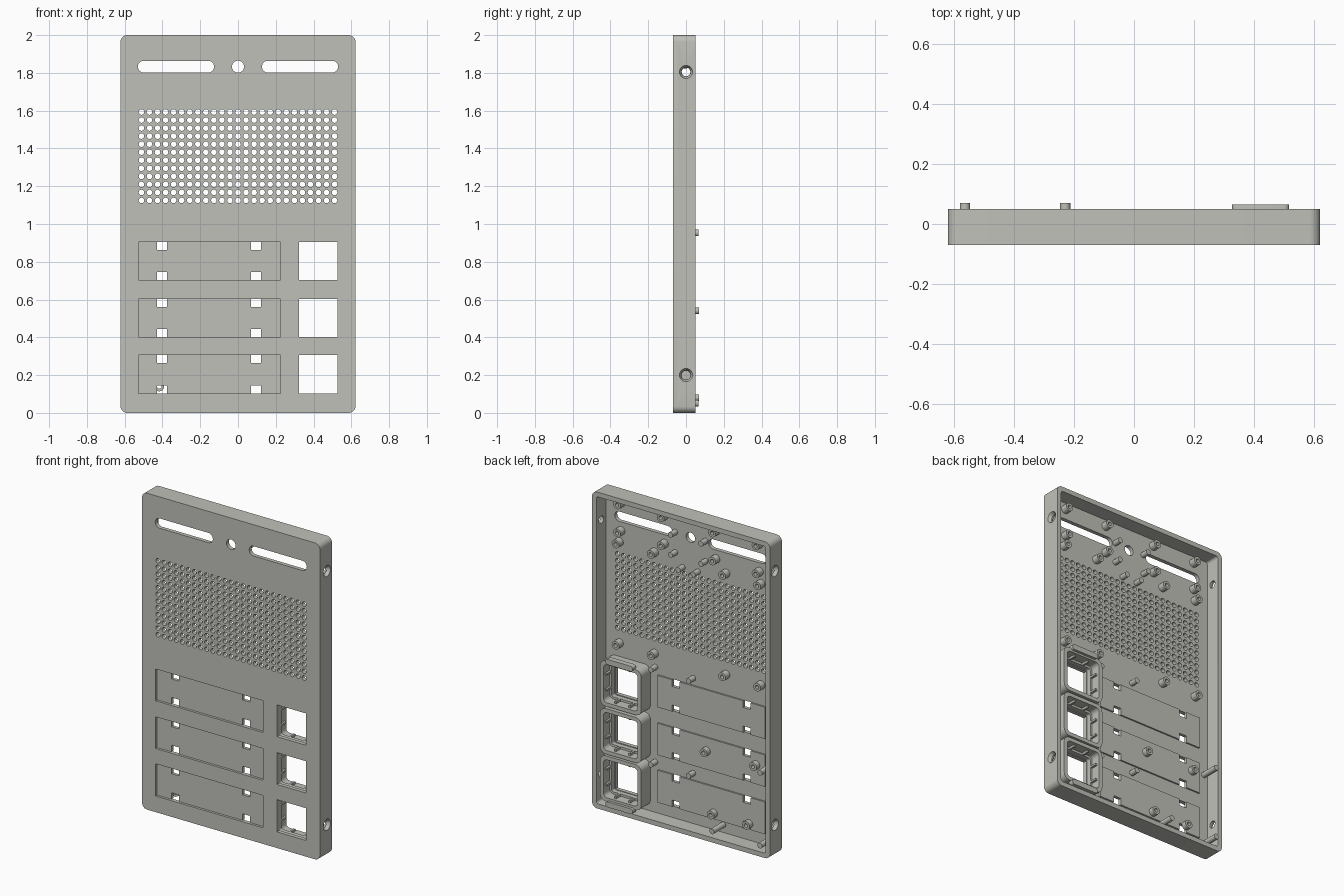
import bpy, bmesh, math
from mathutils import Matrix

if "Cube" in bpy.data.objects:
    bpy.data.objects.remove(bpy.data.objects["Cube"])

grey = bpy.data.materials.new("warm_grey")
grey.diffuse_color = (0.53, 0.53, 0.49, 1)
grey.use_nodes = True
grey.node_tree.nodes["Principled BSDF"].inputs["Base Color"].default_value = grey.diffuse_color


def circle(cx, cz, r, n=20):
    return [(cx + r * math.cos(2 * math.pi * i / n),
             cz + r * math.sin(2 * math.pi * i / n)) for i in range(n)]


def rounded(x0, x1, z0, z1, r=0.0, n=6):
    """Rectangle outline with rounded corners."""
    if r == 0:
        return [(x0, z0), (x1, z0), (x1, z1), (x0, z1)]
    pts = []
    corners = [(x1 - r, z1 - r), (x0 + r, z1 - r), (x0 + r, z0 + r), (x1 - r, z0 + r)]
    for q, (cx, cz) in enumerate(corners):
        for i in range(n + 1):
            a = math.pi / 2 * (q + i / n)
            pts.append((cx + r * math.cos(a), cz + r * math.sin(a)))
    return pts


def finish(ob):
    ob.data.materials.clear()
    ob.data.materials.append(grey)
    bpy.ops.object.select_all(action='DESELECT')
    ob.select_set(True)
    bpy.context.view_layer.objects.active = ob
    bpy.ops.object.shade_smooth_by_angle(angle=math.radians(35))


def extrude(name, loops, y0, y1):
    """Fill outlines (inner ones become holes) and extrude from y0 to y1."""
    cu = bpy.data.curves.new(name, 'CURVE')
    cu.dimensions = '2D'
    cu.fill_mode = 'BOTH'
    cu.extrude = (y1 - y0) / 2
    for pts in loops:
        sp = cu.splines.new('POLY')
        sp.points.add(len(pts) - 1)
        for p, (x, z) in zip(sp.points, pts):
            p.co = (x, z, 0, 1)
        sp.use_cyclic_u = True
    tmp = bpy.data.objects.new(name + "_curve", cu)
    bpy.context.collection.objects.link(tmp)
    bpy.context.view_layer.update()
    me = bpy.data.meshes.new_from_object(
        tmp.evaluated_get(bpy.context.evaluated_depsgraph_get()))
    bpy.data.objects.remove(tmp)
    me.name = name
    bm = bmesh.new()
    bm.from_mesh(me)
    bm.transform(Matrix.Translation((0, (y0 + y1) / 2, 0)) @ Matrix.Rotation(math.pi / 2, 4, 'X'))
    bmesh.ops.remove_doubles(bm, verts=bm.verts, dist=1e-5)
    bmesh.ops.recalc_face_normals(bm, faces=bm.faces)
    bm.to_mesh(me)
    bm.free()
    ob = bpy.data.objects.new(name, me)
    bpy.context.collection.objects.link(ob)
    finish(ob)
    return ob


W, FRONT, INNER, BACK = 0.622, -0.07, -0.045, 0.05
ROWS = [(0.704, 0.905), (0.402, 0.603), (0.102, 0.306)]
LX0, LX1 = -0.527, 0.225
BX, BH = 0.424, 0.102
outer = rounded(-W, W, 0, 2, 0.035)

# front plate with slots, round hole, speaker grid, label recesses and windows
loops = [outer, circle(0, 1.833, 0.032, 24)]
for x0, x1 in ((-0.53, -0.127), (0.127, 0.53)):
    loops.append(rounded(x0, x1, 1.802, 1.864, 0.0305))
for i in range(25):
    for j in range(12):
        loops.append(circle((i - 12) * 0.0426, 1.125 + j * 0.0425, 0.0148, 12))
for z0, z1 in ROWS:
    loops.append(rounded(LX0, LX1, z0, z1))
    loops.append(rounded(BX - BH, BX + BH, z0, z1))
extrude("front_plate", loops, FRONT, INNER)

# label recess floors with clip notches
for k, (z0, z1) in enumerate(ROWS):
    notches = ((-0.428, -0.375), (0.07, 0.122))
    pts = [(LX0, z0)]
    for a, b in notches:
        pts += [(a, z0), (a, z0 + 0.042), (b, z0 + 0.042), (b, z0)]
    pts += [(LX1, z0), (LX1, z1)]
    for a, b in reversed(notches):
        pts += [(b, z1), (b, z1 - 0.042), (a, z1 - 0.042), (a, z1)]
    pts.append((LX0, z1))
    extrude(f"label_floor_{k}", [pts], -0.055, -0.035)

# side frame with countersunk screw holes
t = 0.03
frame = extrude("side_frame", [outer, rounded(-W + t, W - t, t, 2 - t, 0.015)], INNER, BACK)


def cutter(x, z, r1, r2, depth):
    bpy.ops.mesh.primitive_cone_add(vertices=24, radius1=r1, radius2=r2, depth=depth,
                                    location=(x, 0, z),
                                    rotation=(0, math.pi / 2 if x < 0 else -math.pi / 2, 0))
    c = bpy.context.object
    c.hide_render = True
    m = frame.modifiers.new("screw_hole", 'BOOLEAN')
    m.operation = 'DIFFERENCE'
    m.solver = 'EXACT'
    m.object = c
    return c


cutters = []
for s in (-1, 1):
    for z in (0.2, 1.805):
        cutters.append(cutter(s * 0.607, z, 0.023, 0.023, 0.1))
        cutters.append(cutter(s * W, z, 0.045, 0.025, 0.04))
bpy.context.view_layer.update()
me = bpy.data.meshes.new_from_object(
    frame.evaluated_get(bpy.context.evaluated_depsgraph_get()))
frame.modifiers.clear()
frame.data = me
for c in cutters:
    bpy.data.objects.remove(c)
finish(frame)

# button housings: outer collar, inner lip and guide ribs
for k, (z0, z1) in enumerate(ROWS):
    cz = (z0 + z1) / 2

    def square(h, r):
        return rounded(BX - h, BX + h, cz - h, cz + h, r)

    extrude(f"button_housing_{k}", [square(0.144, 0.04), square(0.12, 0.025)], INNER, 0.048)
    extrude(f"button_lip_{k}", [square(0.121, 0.025), square(0.106, 0.012)], INNER, -0.015)
    ribs = []
    for s in (-1, 1):
        for o in (-0.05, 0.05):
            a, b = sorted((s * 0.106, s * 0.121))
            ribs.append(rounded(BX + a, BX + b, cz + o - 0.006, cz + o + 0.006))
            ribs.append(rounded(BX + o - 0.006, BX + o + 0.006, cz + a, cz + b))
    extrude(f"button_ribs_{k}", ribs, -0.015, 0.03)

# retaining bars above and below the housings
for name, z in (("upper_bar", 0.953), ("lower_bar", 0.052)):
    extrude(name, [rounded(0.328, 0.518, z - 0.017, z + 0.017, 0.016)], 0.03, 0.065)

# hollow screw bosses on the inner face
boss = []
for s in (-1, 1):
    boss += [(s * x, z) for x, z in ((0.484, 1.925), (0.18, 1.925), (0.484, 1.748), (0.18, 1.748),
                                     (0.495, 1.675), (0.25, 1.675), (0.495, 1.035), (0.25, 1.035))]
spots = [(-0.12, 0.52), (-0.466, 0.525), (-0.17, 0.14), (-0.417, 0.14)]
for name, group, y0 in (("screw_bosses", boss, INNER), ("label_bosses", spots, -0.035)):
    rings = []
    for x, z in group:
        rings += [circle(x, z, 0.026), circle(x, z, 0.012, 12)]
    extrude(name, rings, y0, -0.002)

# slim locating pins
pins = [(s * x, z) for s in (-1, 1) for x, z in ((0.106, 1.84), (0.106, 1.712), (0.053, 1.632))]
pins += [(0.245, 0.95), (-0.02, 0.95), (0.245, 0.35)]
extrude("locating_pins", [circle(x, z, 0.017) for x, z in pins], INNER, 0.005)
extrude("label_pin", [circle(-0.02, 0.35, 0.017)], INNER, 0.005)

# long support posts
posts = [(-0.565, 0.54), (-0.565, 0.08), (-0.23, 0.08)]
extrude("support_posts", [circle(x, z, 0.017) for x, z in posts], INNER, 0.07)
